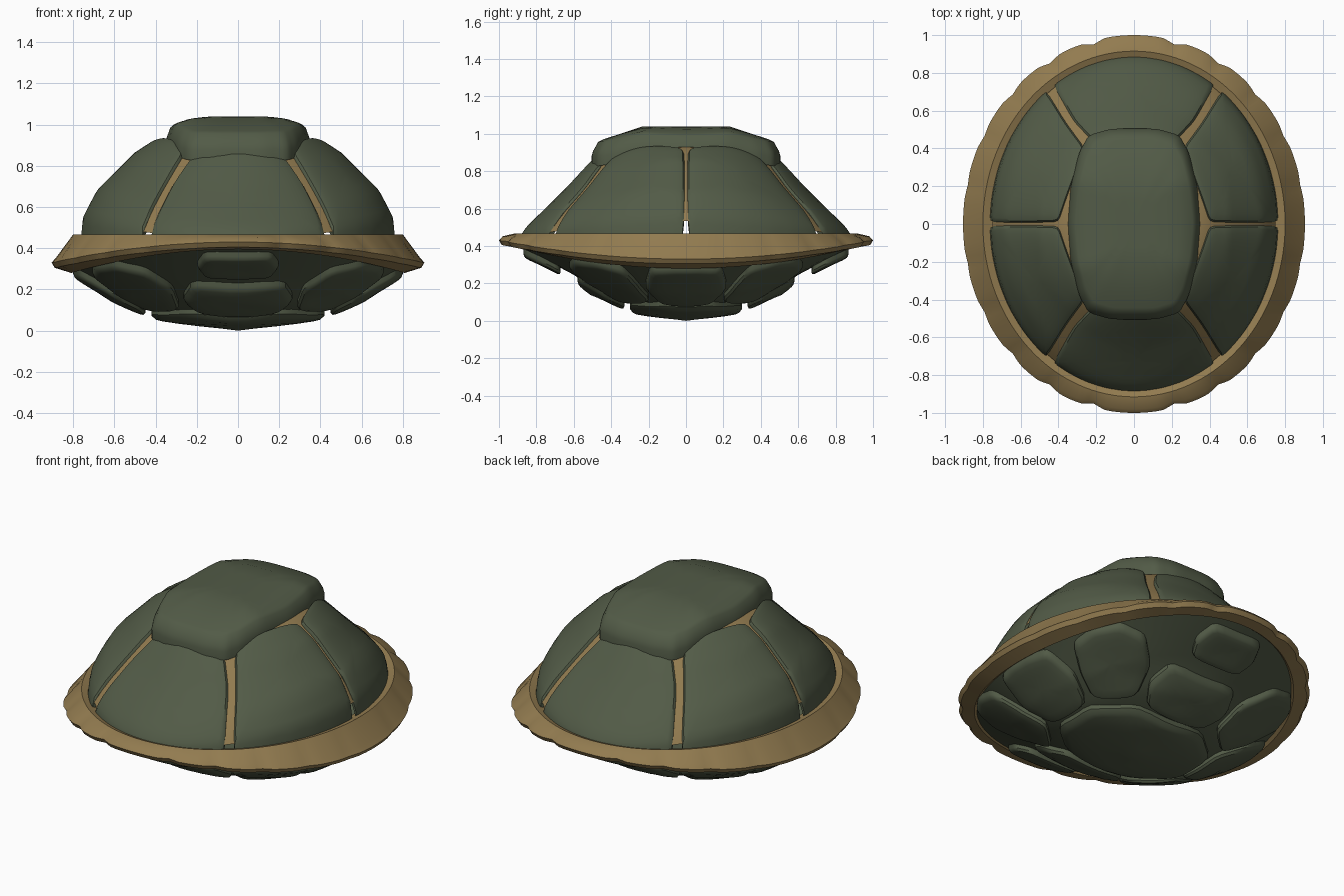
import bpy, bmesh, math
from math import sin, cos, pi, radians

if "Cube" in bpy.data.objects:
    bpy.data.objects.remove(bpy.data.objects["Cube"])


def material(name, rgb):
    m = bpy.data.materials.new(name)
    m.diffuse_color = (*rgb, 1)
    m.use_nodes = True
    m.node_tree.nodes["Principled BSDF"].inputs["Base Color"].default_value = m.diffuse_color
    return m


GREEN = material("moss green", (.085, .105, .063))
TAN = material("horn tan", (.29, .20, .08))


def lerp(profile, r):
    for (a, za), (b, zb) in zip(profile, profile[1:]):
        if r <= b:
            return za + (zb - za) * (r - a) / (b - a)
    return profile[-1][1]


def blend_surface(rx, ry, prof_x, prof_y):
    """Height field over an ellipse, blending a side and an end profile."""
    def surf(x, y):
        u, v = x / rx, y / ry
        r = math.hypot(u, v)
        w = u * u / (r * r) if r > 1e-6 else .5
        return w * lerp(prof_x, r) + (1 - w) * lerp(prof_y, r)
    return surf


dome = blend_surface(
    .765, .89,
    [(0, .97), (.45, .955), (.5, .94), (.66, .86), (.895, .68), (.985, .55), (1, .45)],
    [(0, .95), (.5, .92), (.56, .86), (.73, .695), (.955, .5), (1, .45)])
belly = blend_surface(
    .82, .93,
    [(0, .04), (.5, .09), (.75, .18), (.88, .25), (1, .31)],
    [(0, .04), (.3, .075), (.55, .18), (.65, .25), (.8, .32), (1, .41)])


def top_height(x, y):
    return 1.04 - .05 * (x / .33) ** 4 - .33 * max(0, abs(y) - .23)


def build(name, rings, mat, center=None, closed=False, angle=35):
    """Loft rings of equal length; optionally end in a centre point."""
    bm = bmesh.new()
    vr = [[bm.verts.new(p) for p in ring] for ring in rings]
    n = len(vr[0])
    pairs = list(zip(vr, vr[1:])) + ([(vr[-1], vr[0])] if closed else [])
    for a, b in pairs:
        for i in range(n):
            j = (i + 1) % n
            bm.faces.new((a[i], a[j], b[j], b[i]))
    if center:
        c = bm.verts.new(center)
        for i in range(n):
            bm.faces.new((vr[-1][i], vr[-1][(i + 1) % n], c))
    bmesh.ops.recalc_face_normals(bm, faces=bm.faces)
    # open shells: make them face away from the middle of the body
    if not closed:
        s = sum(f.normal.z * f.calc_area() for f in bm.faces)
        if (s > 0) != (center[2] > .45):
            bmesh.ops.reverse_faces(bm, faces=bm.faces)
    me = bpy.data.meshes.new(name)
    bm.to_mesh(me)
    bm.free()
    me.materials.append(mat)
    ob = bpy.data.objects.new(name, me)
    bpy.context.collection.objects.link(ob)
    bpy.context.view_layer.objects.active = ob
    ob.select_set(True)
    bpy.ops.object.shade_smooth_by_angle(angle=radians(angle))
    ob.select_set(False)
    return ob


def smooth_outline(pts, sub=5):
    """Resample a closed outline and round its corners a little."""
    out = []
    for (x0, y0), (x1, y1) in zip(pts, pts[1:] + pts[:1]):
        for k in range(sub):
            t = k / sub
            out.append((x0 + (x1 - x0) * t, y0 + (y1 - y0) * t))
    n = len(out)
    return [tuple((out[i - 1][k] + 2 * out[i][k] + out[(i + 1) % n][k]) / 4
                  for k in (0, 1)) for i in range(n)]


def scute(name, pts, surf, steps):
    """Rounded plate lying on a surface; steps are (scale, height offset)."""
    o = smooth_outline(pts)
    cx = sum(p[0] for p in o) / len(o)
    cy = sum(p[1] for p in o) / len(o)
    rings = []
    for s, h in steps:
        ring = []
        for x, y in o:
            px, py = cx + (x - cx) * s, cy + (y - cy) * s
            ring.append((px, py, surf(px, py) + h))
        rings.append(ring)
    return build(name, rings, GREEN, (cx, cy, surf(cx, cy) + steps[-1][1]))


def flip(pts, sx, sy):
    return [(x * sx, y * sy) for x, y in pts]


def ell(a):
    return (.765 * cos(radians(a)), .89 * sin(radians(a)))


def both(half):
    """Mirror a half outline (from right to the x = 0 line) across x."""
    return half + [(-x, y) for x, y in reversed(half)]


def bowl(name, surf, rx, ry, h, mat):
    rings = [[(rx * r * cos(t), ry * r * sin(t), surf(rx * r * cos(t), ry * r * sin(t)) + h)
              for t in (2 * pi * i / 64 for i in range(64))]
             for r in (1, .98, .94, .88, .8, .72, .64, .56, .48, .38, .25, .1)]
    build(name, rings, mat, (0, 0, surf(0, 0) + h))


# Tan under-layer of the dome and green belly bowl
bowl("dome_base", dome, .75, .875, -.022, TAN)
bowl("belly_base", belly, .82, .93, 0, GREEN)

# Scalloped rim, lower at the sides than at the ends
profile_rings = [[] for _ in range(7)]
N = 180
for i in range(N):
    t = 2 * pi * i / N
    c, s = cos(t), sin(t)
    fold = math.degrees(math.atan2(abs(s), abs(c)))
    d = min(abs(fold - k) for k in (12, 28, 44, 60, 76))
    k = 1 - .022 * math.exp(-(d / 2.5) ** 2) * (.25 + .75 * s * s)
    z = .43 - .10 * c * c
    section = [(.72, .85, .44), (.80, .915, .467), (.885 * k, .98 * k, z + .022),
               (.905 * k, 1.0 * k, z), (.89 * k, .985 * k, z - .025),
               (.81, .92, z - .035 - .015 * c * c), (.72, .85, z + .02)]
    for ring, (a, b, h) in zip(profile_rings, section):
        ring.append((a * c, b * s, h))
build("rim", profile_rings, TAN, closed=True)

# Dome scutes: four side plates, two end plates
UP = [(1, -.06), (1, -.02), (.97, -.004), (.93, 0), (.85, .004), (.72, .006),
      (.55, .006), (.35, .006), (.15, .006)]
side = [(.40, .012), (.52, .008), (.66, .008)] + [ell(a) for a in (.8, 10, 20, 30, 40, 48, 52.5)] + \
       [(.36, .535), (.26, .40), (.305, .28), (.36, .13)]
for sx, ex in ((1, "right"), (-1, "left")):
    for sy, ey in ((1, "back"), (-1, "front")):
        scute(f"side_scute_{ey}_{ex}", flip(side, sx, sy), dome, UP)
end = both([(.22, .44), (.32, .545)] + [ell(a) for a in (56, 62, 70, 78, 86)])
for sy, ey in ((1, "back"), (-1, "front")):
    scute(f"end_scute_{ey}", flip(end, 1, sy), dome, UP)

# Crown plate
quarter = [(.355, 0), (.335, .2), (.29, .38), (.24, .47), (.12, .505)]
crown = quarter + flip(quarter[::-1], -1, 1) + flip(quarter[1:], -1, -1) + flip(quarter[:0:-1], 1, -1)
scute("crown_scute", crown, top_height,
      [(1, -.12), (1, -.07), (.985, -.045), (.93, -.005), (.88, 0), (.7, 0), (.48, 0), (.25, 0)])

# Belly plates
DOWN = [(1, .03), (1, -.022), (.95, -.036), (.88, -.04), (.7, -.042), (.45, -.042), (.2, -.04)]
scute("belly_center_plate",
      [(.42, .13), (.22, .30), (-.22, .30), (-.42, .13), (-.42, -.13), (-.22, -.30), (.22, -.30), (.42, -.13)],
      belly, DOWN)
flank = [(.45, -.14), (.45, .14), (.60, .22), (.77, .19), (.80, .06), (.80, -.06), (.77, -.19), (.60, -.22)]
corner = [(.28, .35), (.45, .19), (.60, .26), (.71, .34), (.69, .48), (.60, .60), (.45, .63), (.32, .52)]
lower_end = both([(.19, .33), (.27, .45), (.22, .58)])
upper_end = both([(.16, .67), (.20, .76), (.16, .87)])
for sx, ex in ((1, "right"), (-1, "left")):
    scute(f"belly_flank_plate_{ex}", flip(flank, sx, 1), belly, DOWN)
    for sy, ey in ((1, "back"), (-1, "front")):
        scute(f"belly_corner_plate_{ey}_{ex}", flip(corner, sx, sy), belly, DOWN)
for sy, ey in ((1, "back"), (-1, "front")):
    scute(f"belly_lower_end_plate_{ey}", flip(lower_end, 1, sy), belly, DOWN)
    scute(f"belly_upper_end_plate_{ey}", flip(upper_end, 1, sy), belly, DOWN)
